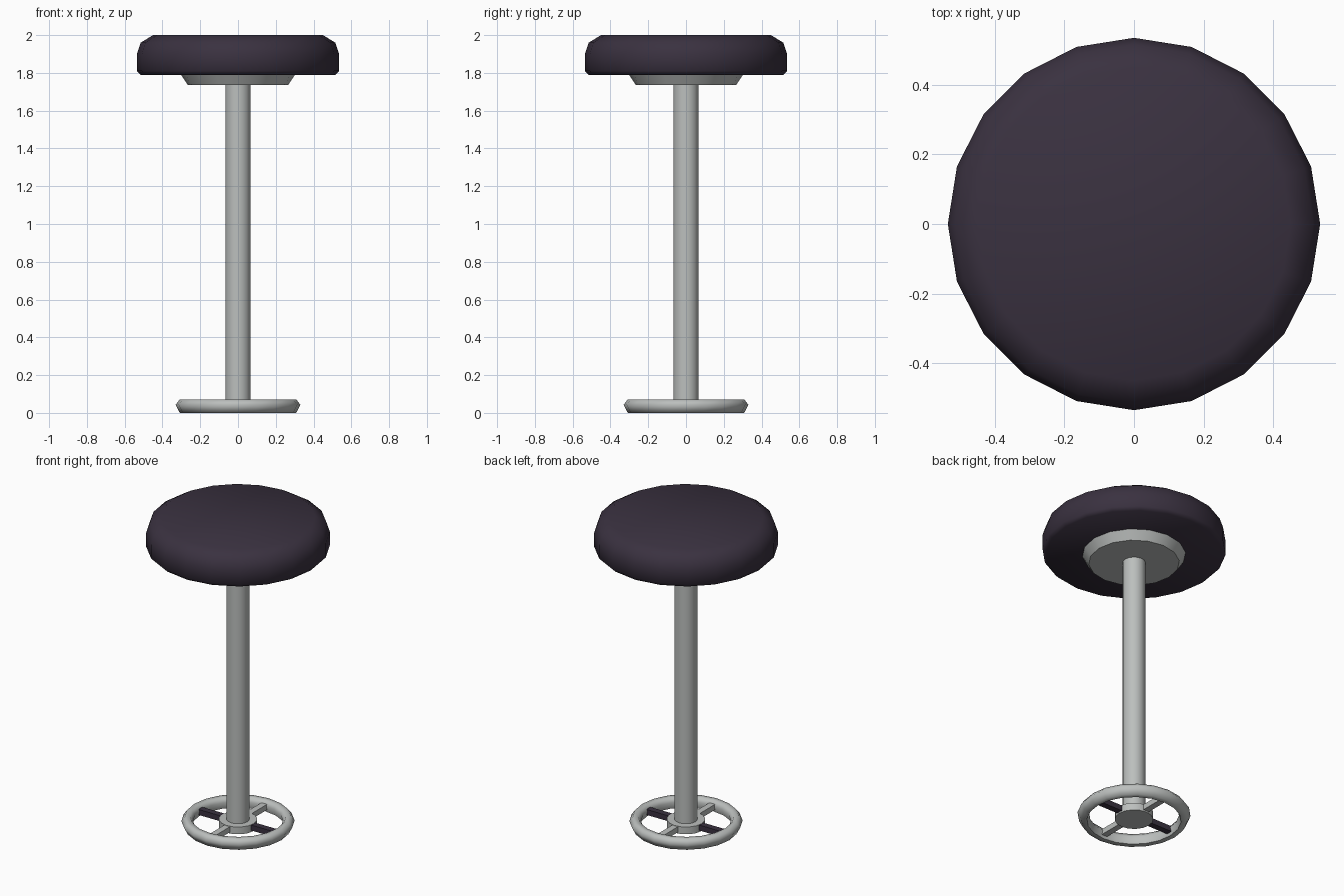
import bpy, bmesh, math

if "Cube" in bpy.data.objects:
    bpy.data.objects.remove(bpy.data.objects["Cube"])


def material(name, rgb):
    m = bpy.data.materials.new(name)
    m.diffuse_color = (*rgb, 1)
    m.use_nodes = True
    m.node_tree.nodes["Principled BSDF"].inputs["Base Color"].default_value = m.diffuse_color
    return m


dark = material("dark plum", (0.042, 0.031, 0.051))
metal = material("light grey metal", (0.50, 0.52, 0.51))


def lathe(name, profile, sides, mat, closed=False, angle=40):
    """Spin (radius, z) points round z; capped unless the profile is a closed loop."""
    bm = bmesh.new()
    rings = []
    for r, z in profile:
        rings.append([bm.verts.new((r * math.cos(2 * math.pi * i / sides),
                                    r * math.sin(2 * math.pi * i / sides), z))
                      for i in range(sides)])
    n = len(rings)
    for k in range(n if closed else n - 1):
        a, b = rings[k], rings[(k + 1) % n]
        for i in range(sides):
            j = (i + 1) % sides
            bm.faces.new((a[i], a[j], b[j], b[i]))
    if not closed:
        bm.faces.new(rings[0])
        bm.faces.new(rings[-1])
    finish(name, bm, mat, angle)


def finish(name, bm, mat, angle):
    bmesh.ops.recalc_face_normals(bm, faces=bm.faces)
    me = bpy.data.meshes.new(name)
    bm.to_mesh(me)
    bm.free()
    me.materials.append(mat)
    ob = bpy.data.objects.new(name, me)
    bpy.context.collection.objects.link(ob)
    bpy.ops.object.select_all(action='DESELECT')
    ob.select_set(True)
    bpy.context.view_layer.objects.active = ob
    if angle:
        bpy.ops.object.shade_smooth_by_angle(angle=math.radians(angle))


def spoke(name, direction, mat):
    """Bar from the hub to the ring."""
    bm = bmesh.new()
    bmesh.ops.create_cube(bm, size=1)
    a = direction * math.pi / 2
    for v in bm.verts:
        x, y, z = 0.18 + v.co.x * 0.20, v.co.y * 0.04, 0.035 + v.co.z * 0.035
        v.co = (x * math.cos(a) - y * math.sin(a), x * math.sin(a) + y * math.cos(a), z)
    finish(name, bm, mat, 0)


# Padded seat
lathe("seat", [(0.515, 1.79), (0.535, 1.81), (0.535, 1.90), (0.515, 1.96), (0.45, 2.0)],
      20, dark, angle=50)
# Support plate under the seat
lathe("seat_plate", [(0.265, 1.735), (0.305, 1.795)], 16, metal)
# Post
lathe("post", [(0.067, 0.03), (0.067, 1.74)], 16, metal)
# Wheel base: ring, hub and spokes
lathe("base_ring", [(0.33, 0.043), (0.31, 0.07), (0.28, 0.07), (0.262, 0.043),
                    (0.275, 0.0), (0.308, 0.0)], 20, metal, closed=True, angle=70)
lathe("base_hub", [(0.112, 0.008), (0.112, 0.055)], 16, metal)
for i in range(4):
    spoke(f"base_spoke_{i + 1}", i, dark if i % 2 == 0 else metal)
